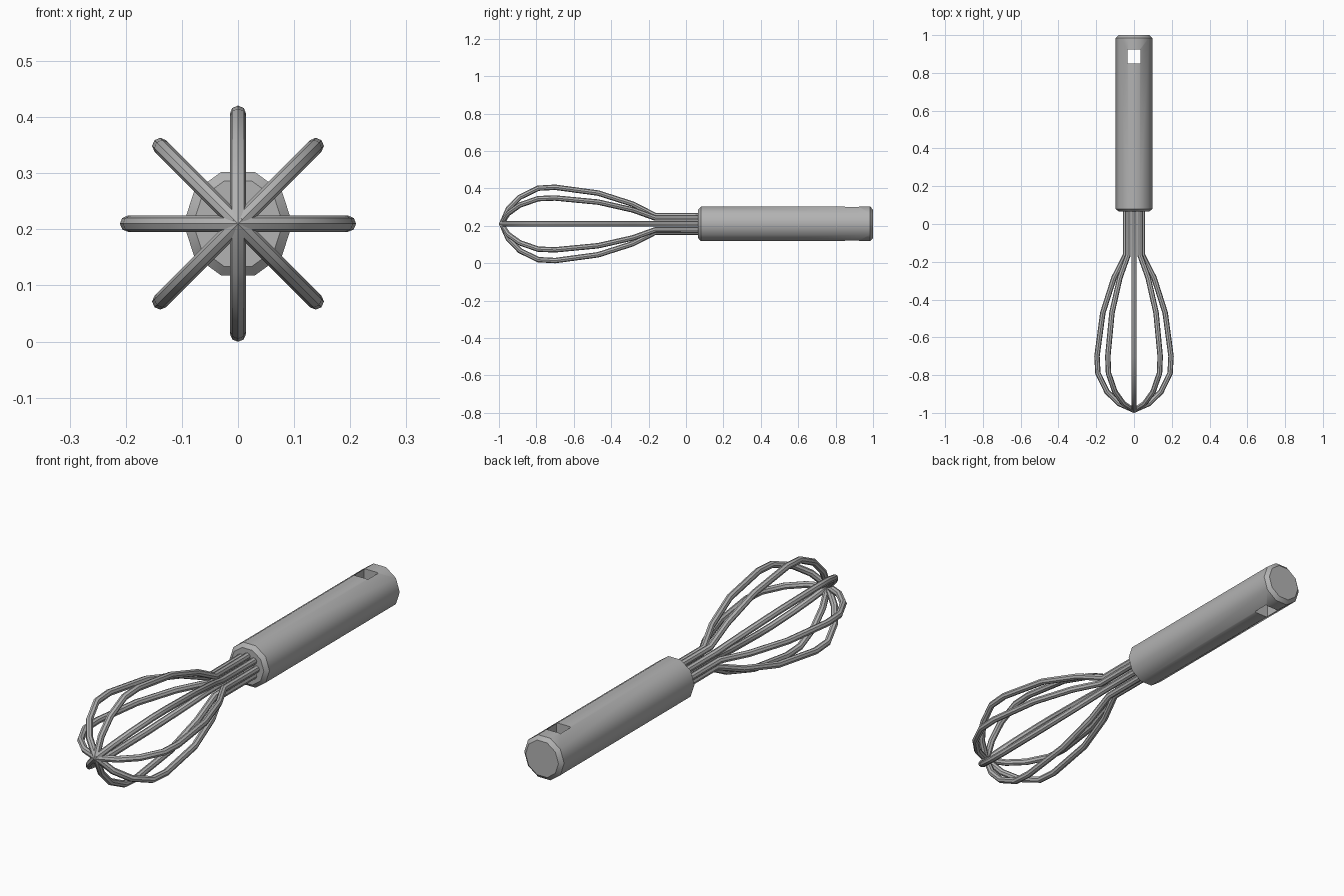
import bpy, bmesh
from math import pi, cos, sin, radians

AXIS_Z = 0.21      # height of the whisk's long axis
WIRE_RADIUS = 0.0145

if "Cube" in bpy.data.objects:
    bpy.data.objects.remove(bpy.data.objects["Cube"], do_unlink=True)

# Single grey material
grey = bpy.data.materials.new("plain_grey")
grey.use_nodes = True
colour = (0.45, 0.45, 0.45, 1)
grey.diffuse_color = colour
for node in grey.node_tree.nodes:
    if node.type == 'BSDF_PRINCIPLED':
        node.inputs["Base Color"].default_value = colour


def select_only(obj):
    bpy.ops.object.select_all(action='DESELECT')
    obj.select_set(True)
    bpy.context.view_layer.objects.active = obj


def smooth(obj):
    select_only(obj)
    bpy.ops.object.shade_smooth_by_angle(angle=radians(42))


def lathe(name, profile, sides):
    """Closed solid along y from (radius, y) pairs."""
    bm = bmesh.new()
    rings = [[bm.verts.new((r * cos(2 * pi * i / sides), y,
                            AXIS_Z + r * sin(2 * pi * i / sides)))
              for i in range(sides)] for r, y in profile]
    for a, b in zip(rings, rings[1:]):
        for i in range(sides):
            j = (i + 1) % sides
            bm.faces.new((a[i], a[j], b[j], b[i]))
    bm.faces.new(rings[0])
    bm.faces.new(rings[-1])
    bmesh.ops.recalc_face_normals(bm, faces=bm.faces)
    mesh = bpy.data.meshes.new(name)
    bm.to_mesh(mesh)
    bm.free()
    obj = bpy.data.objects.new(name, mesh)
    bpy.context.collection.objects.link(obj)
    mesh.materials.append(grey)
    return obj


# Ten-sided handle with chamfered ends
handle = lathe("handle", [(0.08, 0.065), (0.097, 0.08),
                          (0.097, 0.985), (0.08, 1.0)], 10)

# Square hanging hole through the handle
bpy.ops.mesh.primitive_cube_add(size=1, location=(0, 0.887, AXIS_Z))
cutter = bpy.context.object
cutter.name = "hole_cutter"
cutter.scale = (0.068, 0.074, 0.4)
cutter.hide_render = True
cutter.data.materials.append(grey)
cut = handle.modifiers.new("hanging_hole", 'BOOLEAN')
cut.operation = 'DIFFERENCE'
cut.solver = 'EXACT'
cut.object = cutter
select_only(handle)
bpy.ops.object.modifier_apply(modifier=cut.name)
bpy.data.objects.remove(cutter, do_unlink=True)
smooth(handle)

# Half of one wire loop as (distance from axis, y), handle to tip
half = [(0.045, 0.10), (0.045, -0.165), (0.106, -0.285), (0.165, -0.47),
        (0.196, -0.70), (0.191, -0.79), (0.143, -0.888), (0.08, -0.95)]
loop = half + [(0, -0.986)] + [(-r, y) for r, y in reversed(half)]

# Four wire loops crossing at the tip
for n in range(4):
    turn = n * pi / 4
    curve = bpy.data.curves.new("wire_loop", 'CURVE')
    curve.dimensions = '3D'
    curve.bevel_depth = WIRE_RADIUS
    curve.bevel_resolution = 2
    curve.use_fill_caps = True
    spline = curve.splines.new('POLY')
    spline.points.add(len(loop) - 1)
    for point, (r, y) in zip(spline.points, loop):
        point.co = (r * cos(turn), y, AXIS_Z + r * sin(turn), 1)
    curve.materials.append(grey)
    wire = bpy.data.objects.new(f"wire_loop_{n + 1}", curve)
    bpy.context.collection.objects.link(wire)
    select_only(wire)
    bpy.ops.object.convert(target='MESH')
    smooth(bpy.context.object)
